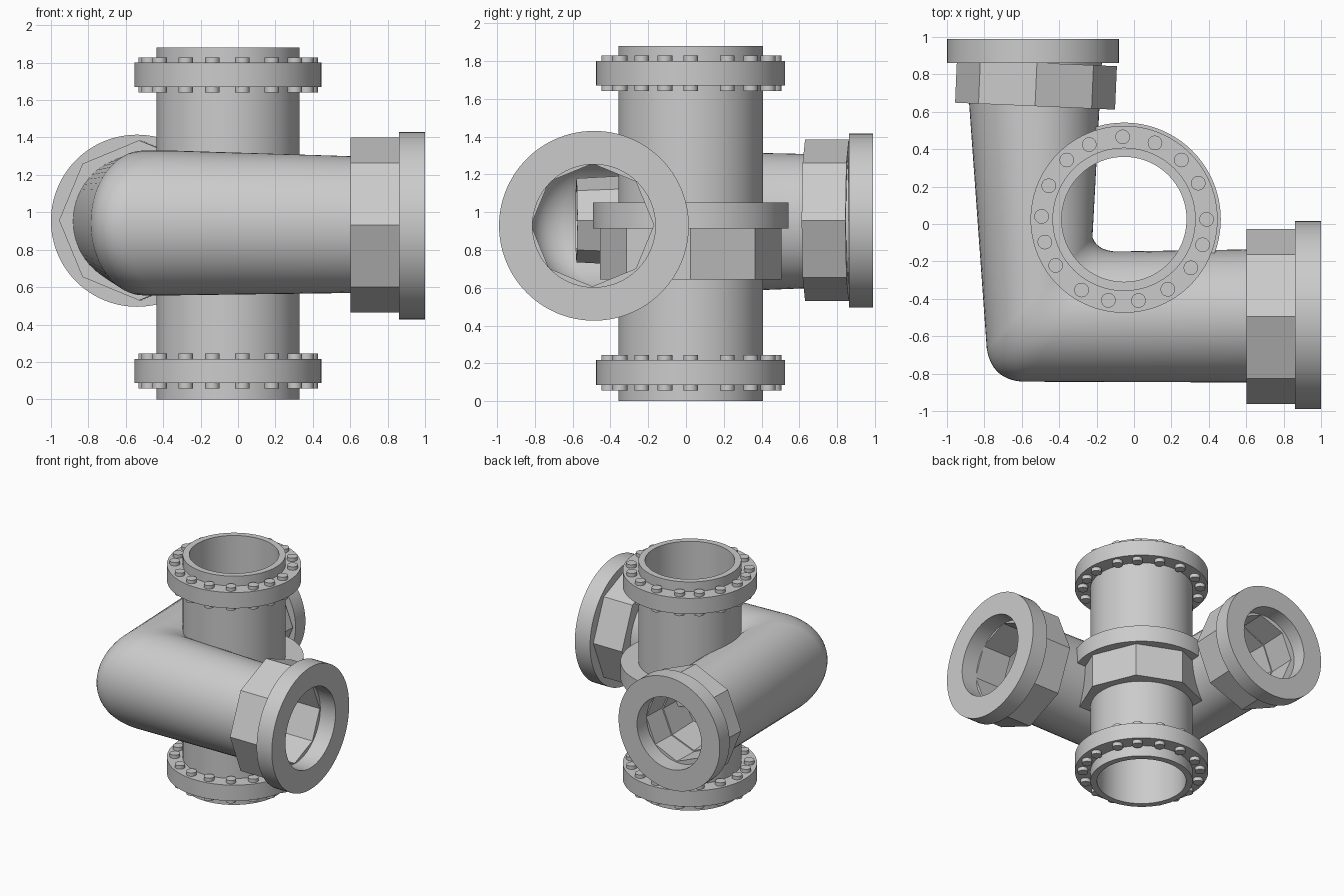
import bpy
from math import cos, sin, pi, radians
from mathutils import Vector

if "Cube" in bpy.data.objects:
    bpy.data.objects.remove(bpy.data.objects["Cube"])


def finish(name, verts, faces, angle=28):
    me = bpy.data.meshes.new(name)
    me.from_pydata([tuple(v) for v in verts], [], faces)
    me.update()
    ob = bpy.data.objects.new(name, me)
    bpy.context.collection.objects.link(ob)
    bpy.ops.object.select_all(action='DESELECT')
    ob.select_set(True)
    bpy.context.view_layer.objects.active = ob
    bpy.ops.object.mode_set(mode='EDIT')
    bpy.ops.mesh.select_all(action='SELECT')
    bpy.ops.mesh.normals_make_consistent(inside=False)
    bpy.ops.object.mode_set(mode='OBJECT')
    bpy.ops.object.shade_smooth_by_angle(angle=radians(angle))
    return ob


def loop_loft(name, rings):
    """Join rings of points into a closed hollow shell (last ring joins the first)."""
    n, m = len(rings[0]), len(rings)
    faces = [(i * n + j, i * n + (j + 1) % n,
              (i + 1) % m * n + (j + 1) % n, (i + 1) % m * n + j)
             for i in range(m) for j in range(n)]
    return finish(name, [p for r in rings for p in r], faces)


def tube(name, p0, p1, outer, inner, n=64):
    """Hollow straight part; outer and inner are (start, end) radii."""
    p0, p1 = Vector(p0), Vector(p1)
    q = (p1 - p0).to_track_quat('Z', 'Y')

    def ring(p, r):
        return [p + q @ Vector((r * cos(2 * pi * k / n), r * sin(2 * pi * k / n), 0))
                for k in range(n)]
    return loop_loft(name, [ring(p0, outer[0]), ring(p1, outer[1]),
                            ring(p1, inner[1]), ring(p0, inner[0])])


def same(r):
    return (r, r)


CX, CY = -0.053, 0.025

# Vertical pipe
tube("vertical_pipe", (CX, CY, 0), (CX, CY, 1.88), same(0.383), same(0.334), 96)

# Bolted flanges at both ends
bolt_angles = [91, 68, 46, 26, 0, -18, -36, -58, -80, -101, -121, -146, -164, 178, 156, 134, 115]
for label, z0 in (("lower", 0.087), ("upper", 1.67)):
    tube(label + "_flange", (CX, CY, z0), (CX, CY, z0 + 0.13), same(0.5), same(0.36), 96)
    verts, faces, n = [], [], 20
    for a in bolt_angles:
        x, y = CX + 0.441 * cos(radians(a)), CY + 0.441 * sin(radians(a))
        b = len(verts)
        for z in (z0 - 0.03, z0 + 0.158):
            verts += [(x + 0.039 * cos(2 * pi * k / n), y + 0.039 * sin(2 * pi * k / n), z)
                      for k in range(n)]
        faces += [(b + k, b + (k + 1) % n, b + n + (k + 1) % n, b + n + k) for k in range(n)]
        faces += [tuple(range(b + n - 1, b - 1, -1)), tuple(range(b + n, b + 2 * n))]
    finish(label + "_flange_bolts", verts, faces)

# Middle collar and octagonal nut on the vertical pipe
tube("middle_collar", (CX, CY, 0.915), (CX, CY, 1.05), same(0.517), same(0.36), 96)
tube("middle_nut", (CX, CY, 0.645), (CX, CY, 0.915), same(0.48), same(0.37), 8)

# Elbow: sections given by inner point, outer point, centre height, half height
sections = [((0.86, -0.132), (0.86, -0.848), 0.932, 0.36)]
for i in range(9):
    t = i / 8
    w = ((1 - t) ** 2, 2 * t * (1 - t), t * t)

    def bez(*pts):
        return tuple(sum(w[k] * pts[k][c] for k in range(3)) for c in (0, 1))
    sections.append((bez((-0.1, -0.147), (-0.2, -0.14), (-0.222, -0.07)),
                     bez((-0.6, -0.843), (-0.76, -0.83), (-0.787, -0.67)), 0.943, 0.387))
sections.append(((-0.172, 0.86), (-0.897, 0.86), 0.955, 0.348))


def elbow_ring(s, scale, n=64):
    a, b = Vector((*s[0], s[2])), Vector((*s[1], s[2]))
    mid, half = (a + b) / 2, (b - a) / 2 * scale
    return [mid + half * cos(2 * pi * k / n) + Vector((0, 0, s[3] * scale * sin(2 * pi * k / n)))
            for k in range(n)]


loop_loft("elbow_pipe", [elbow_ring(s, 1) for s in sections]
          + [elbow_ring(s, 0.94) for s in reversed(sections)])

# Right arm end fitting
tube("right_arm_nut", (0.602, -0.495, 0.932), (0.862, -0.495, 0.932), same(0.468), same(0.325), 8)
tube("right_arm_collar", (0.862, -0.487, 0.928), (1.0, -0.487, 0.928), same(0.502), same(0.325), 96)

# Back arm end fitting, with its tapered octagonal liner
tube("back_arm_nut", (-0.529, 0.63, 0.957), (-0.519, 0.862, 0.957), same(0.428), same(0.285), 8)
tube("back_arm_collar", (-0.54, 0.862, 0.955), (-0.54, 0.99, 0.955), same(0.46), same(0.292), 96)
tube("back_arm_liner", (-0.5, -0.58, 0.957), (-0.529, 0.65, 0.957), (0.222, 0.288), (0.21, 0.275), 8)
